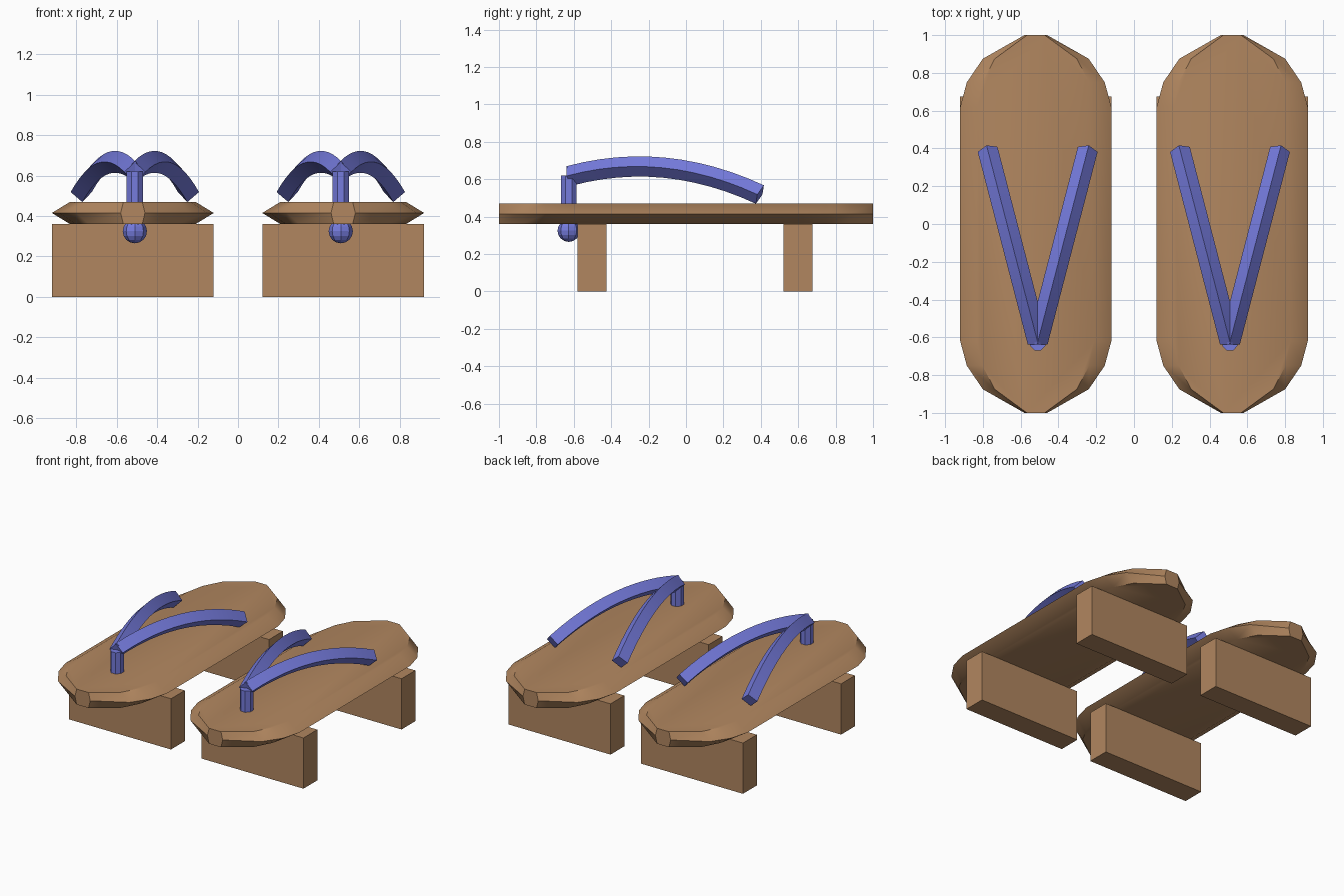
import bpy, bmesh, math
from mathutils import Vector

if "Cube" in bpy.data.objects:
    bpy.data.objects.remove(bpy.data.objects["Cube"])


def material(name, rgb):
    m = bpy.data.materials.new(name)
    m.diffuse_color = (*rgb, 1)
    m.use_nodes = True
    m.node_tree.nodes["Principled BSDF"].inputs["Base Color"].default_value = m.diffuse_color
    return m


wood = material("warm wood", (0.44, 0.24, 0.115))
cloth = material("blue cloth", (0.18, 0.20, 0.73))


def finish(name, bm, mat, angle=None):
    bmesh.ops.recalc_face_normals(bm, faces=bm.faces)
    me = bpy.data.meshes.new(name)
    bm.to_mesh(me)
    bm.free()
    me.materials.append(mat)
    ob = bpy.data.objects.new(name, me)
    bpy.context.collection.objects.link(ob)
    if angle:
        bpy.ops.object.select_all(action='DESELECT')
        ob.select_set(True)
        bpy.context.view_layer.objects.active = ob
        bpy.ops.object.shade_smooth_by_angle(angle=math.radians(angle))
    return ob


def loft(rings):
    """Skin a list of closed point rings and cap both ends."""
    bm = bmesh.new()
    vs = [[bm.verts.new(p) for p in r] for r in rings]
    n = len(vs[0])
    for a, b in zip(vs, vs[1:]):
        for i in range(n):
            j = (i + 1) % n
            bm.faces.new((a[i], a[j], b[j], b[i]))
    bm.faces.new(vs[0])
    bm.faces.new(vs[-1])
    return bm


# quarter outline of the sole, mirrored into a full ring
quarter = [(0.40, 0.62), (0.365, 0.75), (0.28, 0.875), (0.06, 1.0)]
half = quarter + [(-x, y) for x, y in reversed(quarter)]
outline = half + [(-x, -y) for x, y in half]


def sole(name, cx):
    rings = [[(cx + x * s, y, z) for x, y in outline]
             for s, z in ((0.775, 0.36), (1.0, 0.415), (0.775, 0.47))]
    finish(name, loft(rings), wood, 35)


def tooth(name, cx, y0, y1):
    ring = [(cx - 0.4, y0), (cx + 0.4, y0), (cx + 0.4, y1), (cx - 0.4, y1)]
    finish(name, loft([[(x, y, z) for x, y in ring] for z in (0, 0.36)]), wood)


# arched strap with a diamond section
def strap(name, cx, side):
    def path(t):
        y = -0.625 + 1.02 * t
        return Vector((cx + side * 0.265 * t, y, 0.668 - 0.36 * (y + 0.25) ** 2))
    rings, r = [], 0.054
    for i in range(13):
        t = i / 12
        d = (path(t + 0.01) - path(t - 0.01)).normalized()
        u = d.cross(Vector((0, 0, 1))).normalized()
        v = u.cross(d)
        rings.append([path(t) + a * r for a in (u, v, -u, -v)])
    finish(name, loft(rings), cloth, 30)


# toe post through the sole, with the knot under it
def post(name, cx):
    ring = [(cx + 0.044 * math.cos(a), -0.627 + 0.046 * math.sin(a))
            for a in (math.pi * (i + 0.5) / 4 for i in range(8))]
    finish(name, loft([[(x, y, z) for x, y in ring] for z in (0.33, 0.62)]), cloth)


def knot(name, cx):
    bm = bmesh.new()
    bmesh.ops.create_uvsphere(bm, u_segments=8, v_segments=8, radius=0.06)
    bmesh.ops.translate(bm, verts=bm.verts, vec=(cx, -0.627, 0.325))
    finish(name, bm, cloth)


for label, cx, sx in (("left", -0.52, -0.51), ("right", 0.52, 0.508)):
    sole(label + "_sole", cx)
    tooth(label + "_front_tooth", cx, -0.58, -0.425)
    tooth(label + "_back_tooth", cx, 0.52, 0.675)
    strap(label + "_strap_a", sx, -1)
    strap(label + "_strap_b", sx, 1)
    post(label + "_toe_post", sx)
    knot(label + "_knot", sx)
